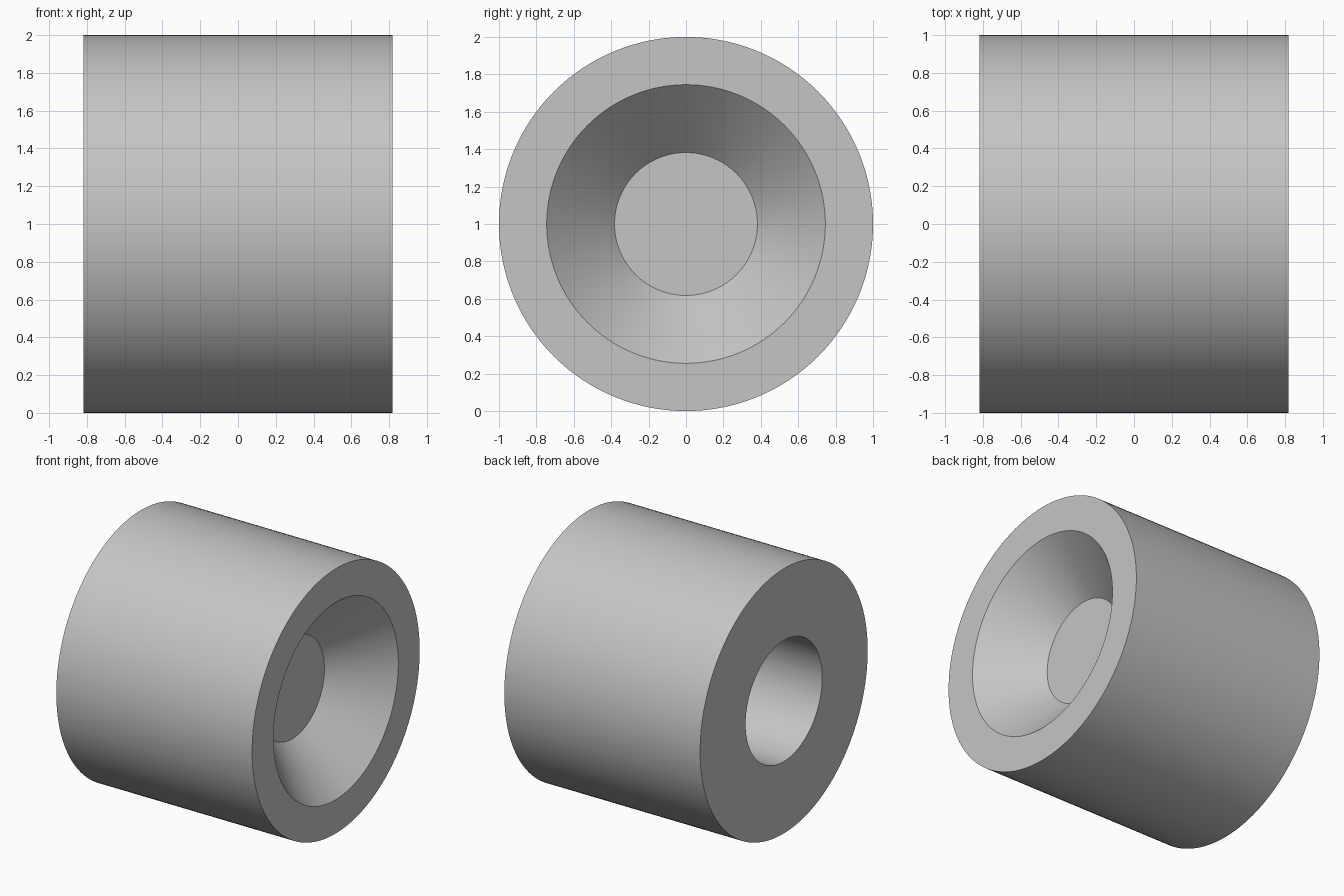
import bpy
import bmesh
import math
from mathutils import Vector

cube = bpy.data.objects.get("Cube")
if cube:
    bpy.data.objects.remove(cube, do_unlink=True)

SEGMENTS = 128
HALF = 0.818          # half the length along x
BORE_R = 0.457        # blind bore in the left-hand (-x) end
BORE_DEPTH = 0.91
MOUTH_R = 0.745       # conical recess in the +x end
FLOOR_R = 0.382
CONE_DEPTH = 0.363

# Plain grey material
grey = bpy.data.materials.new("plain grey")
grey.use_nodes = True
colour = (0.56, 0.56, 0.56, 1.0)
grey.diffuse_color = colour
grey.node_tree.nodes["Principled BSDF"].inputs["Base Color"].default_value = colour

# Section from the bore floor, round the outside, to the recess floor: (x, radius)
profile = [
    (-HALF + BORE_DEPTH, BORE_R),
    (-HALF, BORE_R),
    (-HALF, 1.0),
    (HALF, 1.0),
    (HALF, MOUTH_R),
    (HALF - CONE_DEPTH, FLOOR_R),
]

# Sweep the section into rings about the x axis
bm = bmesh.new()
rings = []
for x, r in profile:
    ring = []
    for i in range(SEGMENTS):
        a = math.tau * i / SEGMENTS
        ring.append(bm.verts.new(Vector((x, r * math.cos(a), 1 + r * math.sin(a)))))
    rings.append(ring)

for a, b in zip(rings, rings[1:]):
    for i in range(SEGMENTS):
        j = (i + 1) % SEGMENTS
        bm.faces.new((a[i], a[j], b[j], b[i]))

# Flat floors of the bore and the recess
bm.faces.new(rings[0])
bm.faces.new(rings[-1])
bmesh.ops.recalc_face_normals(bm, faces=bm.faces)

mesh = bpy.data.meshes.new("bushing_body")
bm.to_mesh(mesh)
bm.free()
mesh.materials.append(grey)
body = bpy.data.objects.new("bushing_body", mesh)
bpy.context.collection.objects.link(body)

# Smooth round walls, crisp rims
bpy.ops.object.select_all(action='DESELECT')
body.select_set(True)
bpy.context.view_layer.objects.active = body
bpy.ops.object.shade_smooth_by_angle(angle=math.radians(30))
